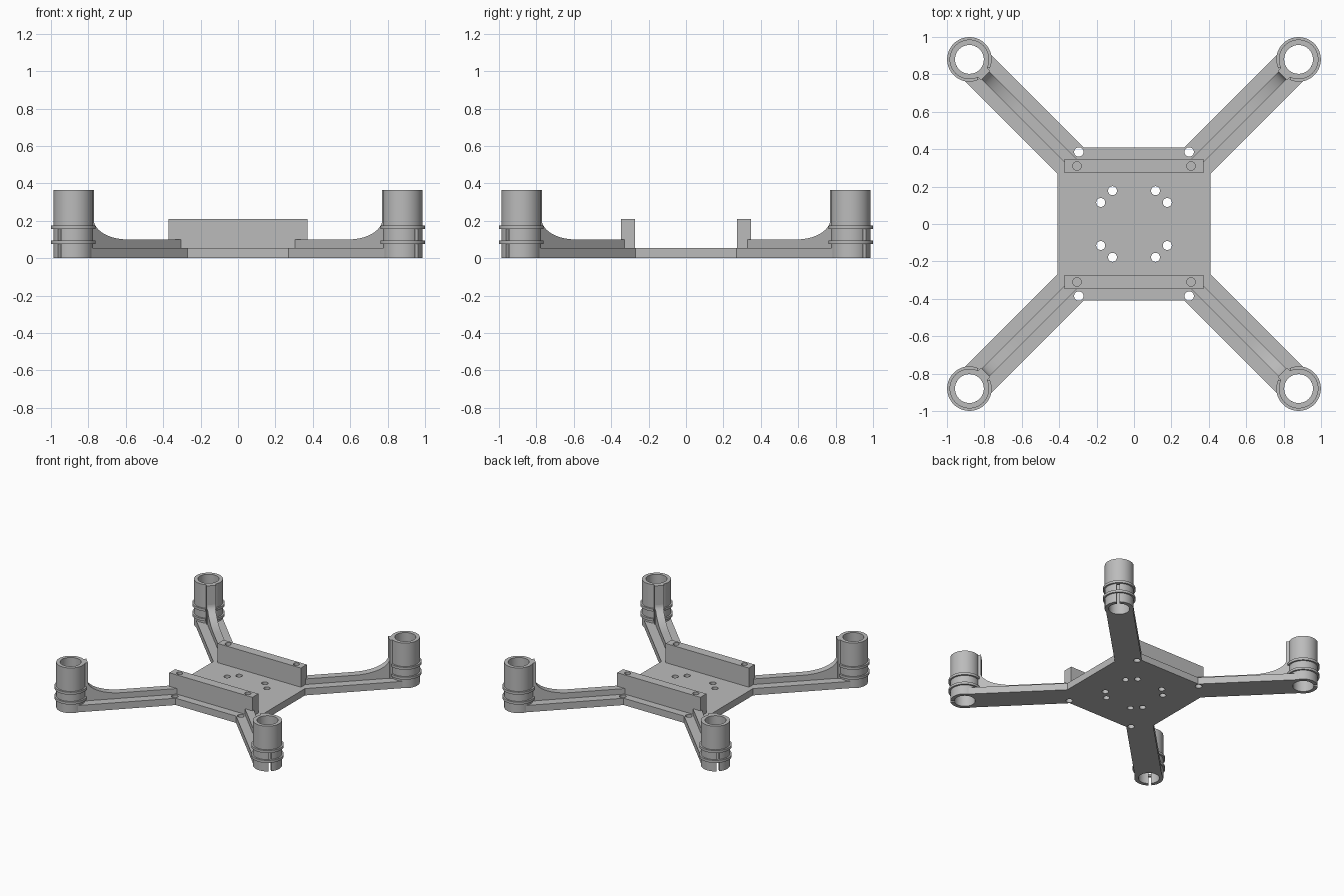
import bpy, bmesh
from math import pi, cos, sin, sqrt, radians
from mathutils import Matrix, Vector

old = bpy.data.objects.get("Cube")
if old:
    bpy.data.objects.remove(old, do_unlink=True)

grey = bpy.data.materials.new("plain_grey")
grey.use_nodes = True
grey.diffuse_color = (0.5, 0.5, 0.5, 1)
grey.node_tree.nodes["Principled BSDF"].inputs["Base Color"].default_value = (0.5, 0.5, 0.5, 1)

PLATE = 0.055          # plate thickness
TOWER = 0.88           # tower centre on x and y
REACH = TOWER * sqrt(2)
TOP = 0.365            # tower height
BORE, TUBE, FLANGE = 0.077, 0.106, 0.119
SIGNS = [(1, 1), (-1, 1), (-1, -1), (1, -1)]
NAMES = ["back_left", "back_right", "front_right", "front_left"]


def finish(name, bm, matrix=Matrix()):
    bmesh.ops.transform(bm, matrix=matrix, verts=bm.verts)
    bmesh.ops.recalc_face_normals(bm, faces=bm.faces)
    mesh = bpy.data.meshes.new(name)
    bm.to_mesh(mesh)
    bm.free()
    mesh.materials.append(grey)
    mesh.shade_smooth()
    mesh.set_sharp_from_angle(angle=radians(30))
    obj = bpy.data.objects.new(name, mesh)
    bpy.context.collection.objects.link(obj)
    return obj


def prism(name, points, z0, z1, matrix=Matrix()):
    """Extrude a flat outline from z0 to z1."""
    bm = bmesh.new()
    face = bm.faces.new([bm.verts.new((x, y, z0)) for x, y in points])
    new = bmesh.ops.extrude_face_region(bm, geom=[face])["geom"]
    bmesh.ops.translate(bm, vec=(0, 0, z1 - z0),
                        verts=[v for v in new if isinstance(v, bmesh.types.BMVert)])
    return finish(name, bm, matrix)


def ring(name, r0, r1, z0, z1, matrix, gap=0.0, gap_at=0.0, steps=64):
    """Ring of rectangular section, optionally open over an angle."""
    bm = bmesh.new()
    count = steps + 1 if gap else steps
    loops = []
    for i in range(count):
        a = gap_at + gap / 2 + (2 * pi - gap) * i / steps
        loops.append([bm.verts.new((r * cos(a), r * sin(a), z))
                      for r, z in ((r0, z0), (r1, z0), (r1, z1), (r0, z1))])
    for i in range(steps):
        a, b = loops[i], loops[(i + 1) % count]
        for j in range(4):
            k = (j + 1) % 4
            bm.faces.new((a[j], a[k], b[k], b[j]))
    if gap:
        bm.faces.new(loops[0])
        bm.faces.new(loops[-1])
    return finish(name, bm, matrix)


def drill(obj, holes, z0, z1):
    """Cut round holes given as (x, y, radius)."""
    bm = bmesh.new()
    for x, y, r in holes:
        bmesh.ops.create_cone(bm, cap_ends=True, segments=48, radius1=r, radius2=r, depth=z1 - z0,
                              matrix=Matrix.Translation((x, y, (z0 + z1) / 2)))
    cutter = finish("hole_cutter", bm)
    cutter.hide_render = True
    mod = obj.modifiers.new("holes", "BOOLEAN")
    mod.operation, mod.solver, mod.object = "DIFFERENCE", "EXACT", cutter
    deps = bpy.context.evaluated_depsgraph_get()
    mesh = bpy.data.meshes.new_from_object(obj.evaluated_get(deps))
    obj.modifiers.clear()
    obj.data = mesh
    bpy.data.objects.remove(cutter, do_unlink=True)
    mesh.shade_smooth()
    mesh.set_sharp_from_angle(angle=radians(30))


# Base plate with four diagonal arms, one outline
corner = [(0.41, 0.27), (0.926, 0.786), (0.786, 0.926), (0.27, 0.41)]
outline = []
for q in range(4):
    turn = Matrix.Rotation(q * pi / 2, 2)
    outline += [turn @ Vector(p) for p in corner]
frame = prism("frame_plate", outline, 0, PLATE)
holes = []
for sx, sy in SIGNS:
    holes += [(sx * x, sy * y, r) for x, y, r in (
        (0.115, 0.178, 0.024), (0.178, 0.115, 0.024), (0.295, 0.385, 0.025), (TOWER, TOWER, BORE + 0.01))]
drill(frame, holes, -0.1, 0.2)

# Cross bars with blind screw holes
for side, name in ((1, "back_bar"), (-1, "front_bar")):
    ys = sorted((side * 0.272, side * 0.347))
    bar = prism(name, [(-0.372, ys[0]), (0.372, ys[0]), (0.372, ys[1]), (-0.372, ys[1])],
                PLATE - 0.005, 0.21)
    drill(bar, [(x, side * 0.31, 0.023) for x in (-0.305, 0.305)], 0.1, 0.3)

# Rib profile along an arm, sweeping up to the tower
block_in = REACH - 0.122
sweep = 0.255
rib = [(0.45, PLATE - 0.01), (block_in + 0.01, PLATE - 0.01), (block_in + 0.01, 0.21)]
for i in range(17):
    a = pi / 2 * (1 - i / 16)
    rib.append((block_in - sweep + sweep * sin(a), 0.21 - 0.11 * cos(a)))
rib.append((0.45, 0.1))

for q, name in enumerate(NAMES):
    turn = Matrix.Rotation(pi / 4 + q * pi / 2, 4, "Z")
    at = turn @ Matrix.Translation((REACH, 0, 0))
    prism(name + "_rib", rib, -0.03, 0.03, turn @ Matrix.Rotation(pi / 2, 4, "X"))
    # Tube: slit on its outer side at the bottom, closed above
    ring(name + "_tube_lower", BORE, TUBE, 0, 0.16, at, gap=0.2)
    ring(name + "_tube_upper", BORE, TUBE, 0.16, TOP, at)
    # Clamp flanges, open around the spine
    for z, level in ((0.075, "lower"), (0.155, "upper")):
        ring(name + "_flange_" + level, TUBE - 0.005, FLANGE, z, z + 0.02, at, gap=0.75, gap_at=pi)
    # Spine joining tube and rib
    prism(name + "_spine", [(-0.122, -0.035), (-0.09, -0.035), (-0.09, 0.035), (-0.122, 0.035)],
          PLATE - 0.01, TOP, at)
